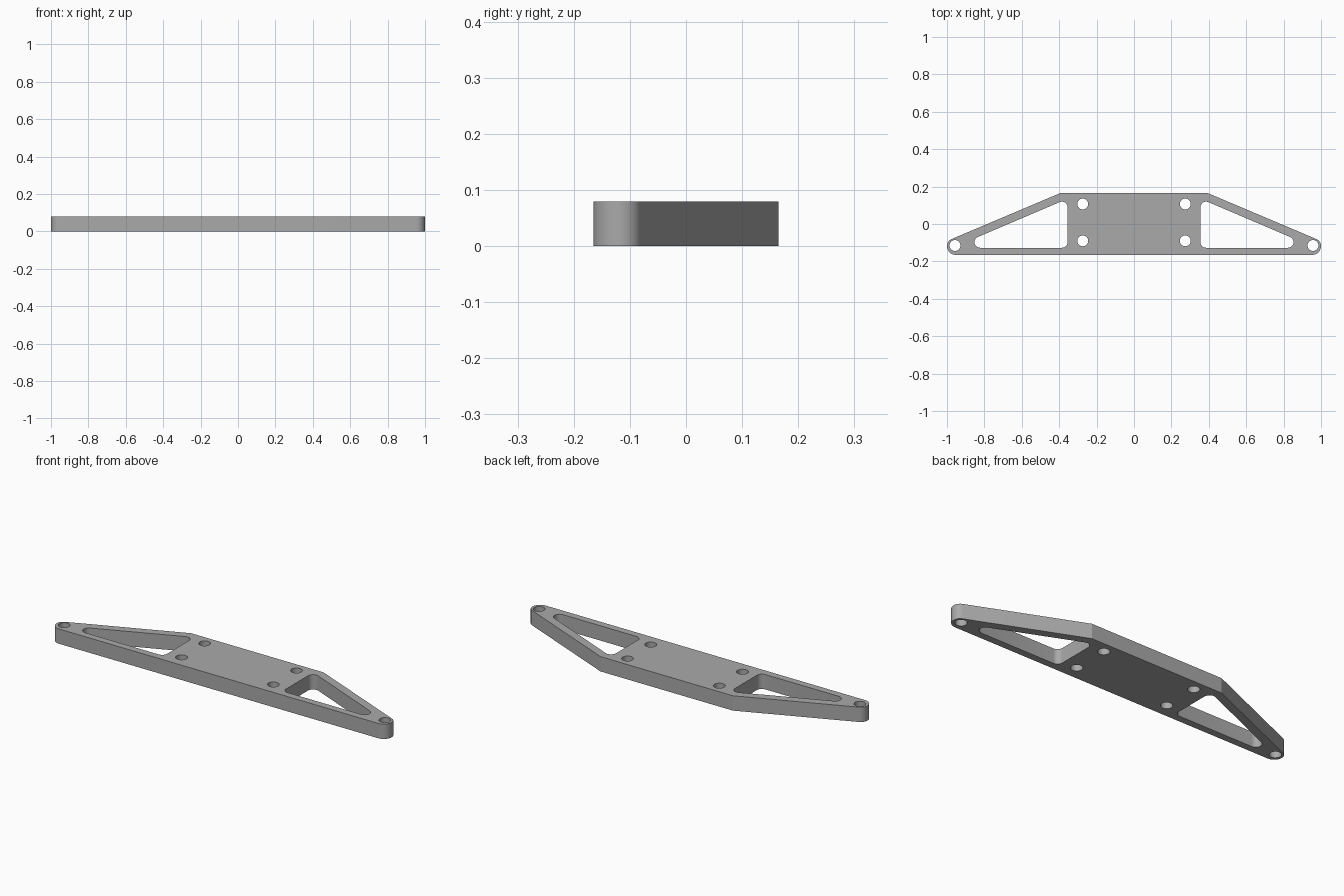
import bpy, math
from mathutils import Vector

cube = bpy.data.objects.get("Cube")
if cube:
    bpy.data.objects.remove(cube, do_unlink=True)

HEIGHT = 0.08


def fillet(corners, steps=10):
    """Round each (x, y, radius) corner of a closed polygon with a tangent arc."""
    points = []
    for i, (x, y, r) in enumerate(corners):
        p = Vector((x, y))
        if r == 0:
            points.append(p)
            continue
        a = (Vector(corners[i - 1][:2]) - p).normalized()
        b = (Vector(corners[(i + 1) % len(corners)][:2]) - p).normalized()
        half = a.angle(b) / 2
        centre = p + (a + b).normalized() * (r / math.sin(half))
        start = p + a * (r / math.tan(half)) - centre
        end = p + b * (r / math.tan(half)) - centre
        sweep = math.atan2(start.cross(end), start.dot(end))
        for k in range(steps + 1):
            t = sweep * k / steps
            c, s = math.cos(t), math.sin(t)
            points.append(centre + Vector((start.x * c - start.y * s,
                                           start.x * s + start.y * c)))
    return points


def circle(x, y, r, n=32):
    return [Vector((x + r * math.cos(math.tau * k / n),
                    y + r * math.sin(math.tau * k / n))) for k in range(n)]


def mirrored(points):
    return [Vector((-p.x, p.y)) for p in reversed(points)]


# Outer outline: flat back edge, tapering arms and rounded tips
half_outline = fillet([(0, -0.165, 0), (1, -0.165, 0.047),
                       (1, -0.091, 0.04), (0.395, 0.165, 0), (0, 0.165, 0)])[1:-1]
loops = [half_outline + mirrored(half_outline)]

# Triangular windows and bolt holes, the same on both sides
window = fillet([(0.355, -0.127, 0.03), (0.97, -0.127, 0.03), (0.355, 0.135, 0.03)])
openings = [window, circle(0.957, -0.115, 0.029),
            circle(0.274, 0.107, 0.029), circle(0.274, -0.09, 0.029)]
for loop in openings:
    loops += [loop, mirrored(loop)]

# Filled and extruded profile
curve = bpy.data.curves.new("plate_profile", "CURVE")
curve.dimensions = "2D"
curve.fill_mode = "BOTH"
curve.extrude = HEIGHT / 2
for loop in loops:
    spline = curve.splines.new("POLY")
    spline.points.add(len(loop) - 1)
    for point, p in zip(spline.points, loop):
        point.co = (p.x, p.y, 0, 1)
    spline.use_cyclic_u = True

plate = bpy.data.objects.new("mounting_plate", curve)
plate.location.z = HEIGHT / 2
bpy.context.collection.objects.link(plate)

# Turn the profile into a clean solid
bpy.ops.object.select_all(action="DESELECT")
plate.select_set(True)
bpy.context.view_layer.objects.active = plate
bpy.ops.object.convert(target="MESH")
bpy.ops.object.mode_set(mode="EDIT")
bpy.ops.mesh.select_all(action="SELECT")
bpy.ops.mesh.remove_doubles(threshold=0.0002)
bpy.ops.mesh.normals_make_consistent(inside=False)
bpy.ops.object.mode_set(mode="OBJECT")
bpy.ops.object.shade_smooth_by_angle(angle=math.radians(20))

# Plain grey finish
grey = bpy.data.materials.new("grey_metal")
grey.use_nodes = True
colour = (0.4, 0.4, 0.4, 1)
grey.diffuse_color = colour
grey.node_tree.nodes["Principled BSDF"].inputs["Base Color"].default_value = colour
plate.data.materials.clear()
plate.data.materials.append(grey)
